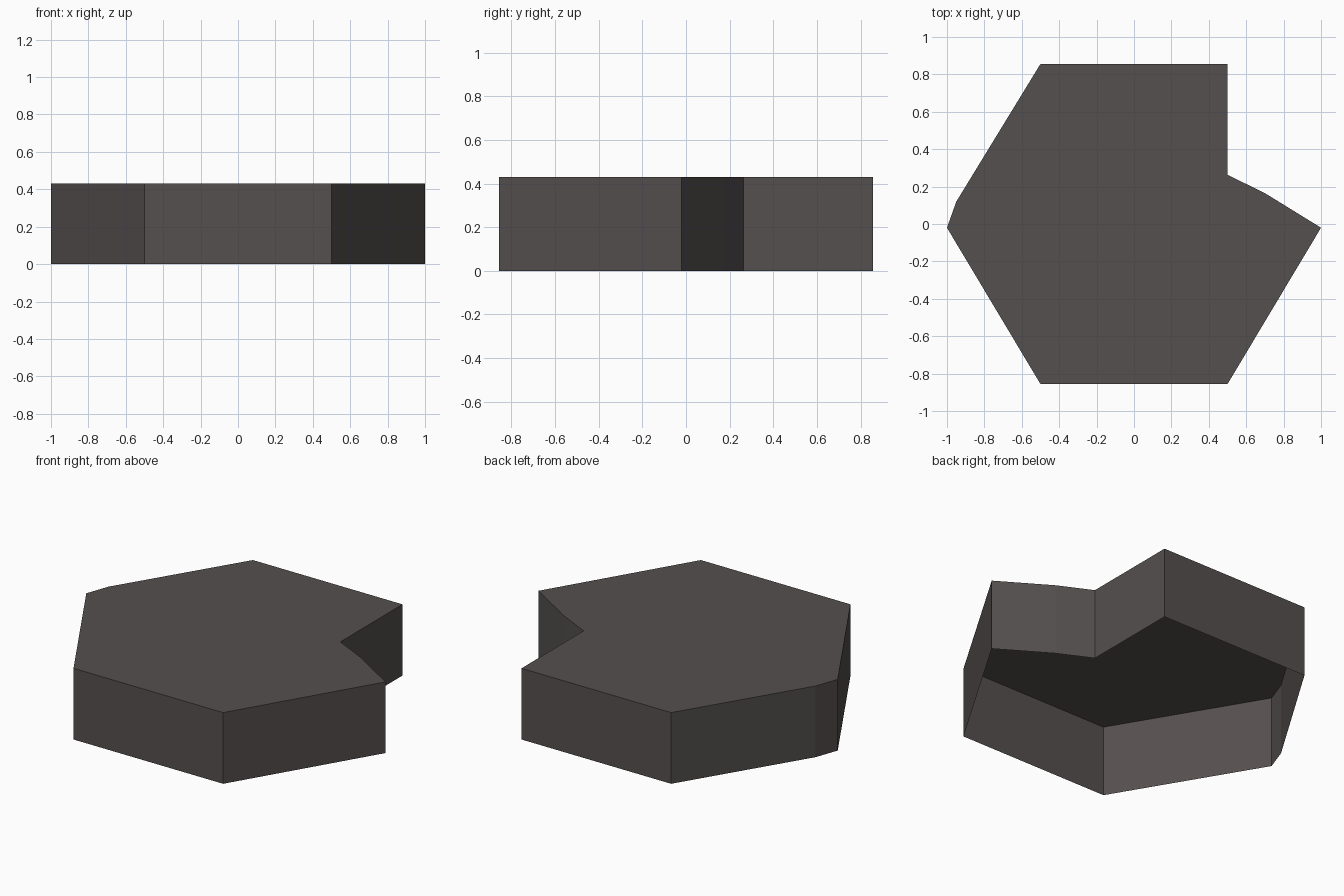
import bpy, bmesh

if "Cube" in bpy.data.objects:
    bpy.data.objects.remove(bpy.data.objects["Cube"])

# Outline of the notched hexagon, seen from above
OUTLINE = [(-0.5, -0.856), (0.5, -0.856), (1.0, -0.02), (0.70, 0.165),
           (0.5, 0.263), (0.5, 0.856), (-0.5, 0.856), (-0.95, 0.12),
           (-1.0, -0.02)]
HEIGHT = 0.43

mat = bpy.data.materials.new("dark warm grey")
mat.diffuse_color = (0.090, 0.079, 0.077, 1.0)
mat.use_nodes = True
mat.node_tree.nodes["Principled BSDF"].inputs["Base Color"].default_value = mat.diffuse_color

# Open-bottomed shell: thin side walls and a flat top
bm = bmesh.new()
low = [bm.verts.new((x, y, 0)) for x, y in OUTLINE]
high = [bm.verts.new((x, y, HEIGHT)) for x, y in OUTLINE]
bm.faces.new(high)
for i in range(len(low)):
    j = (i + 1) % len(low)
    bm.faces.new((low[i], low[j], high[j], high[i]))

mesh = bpy.data.meshes.new("hexagonal_tile")
bm.to_mesh(mesh)
bm.free()
mesh.materials.append(mat)
tile = bpy.data.objects.new("hexagonal_tile", mesh)
bpy.context.collection.objects.link(tile)
